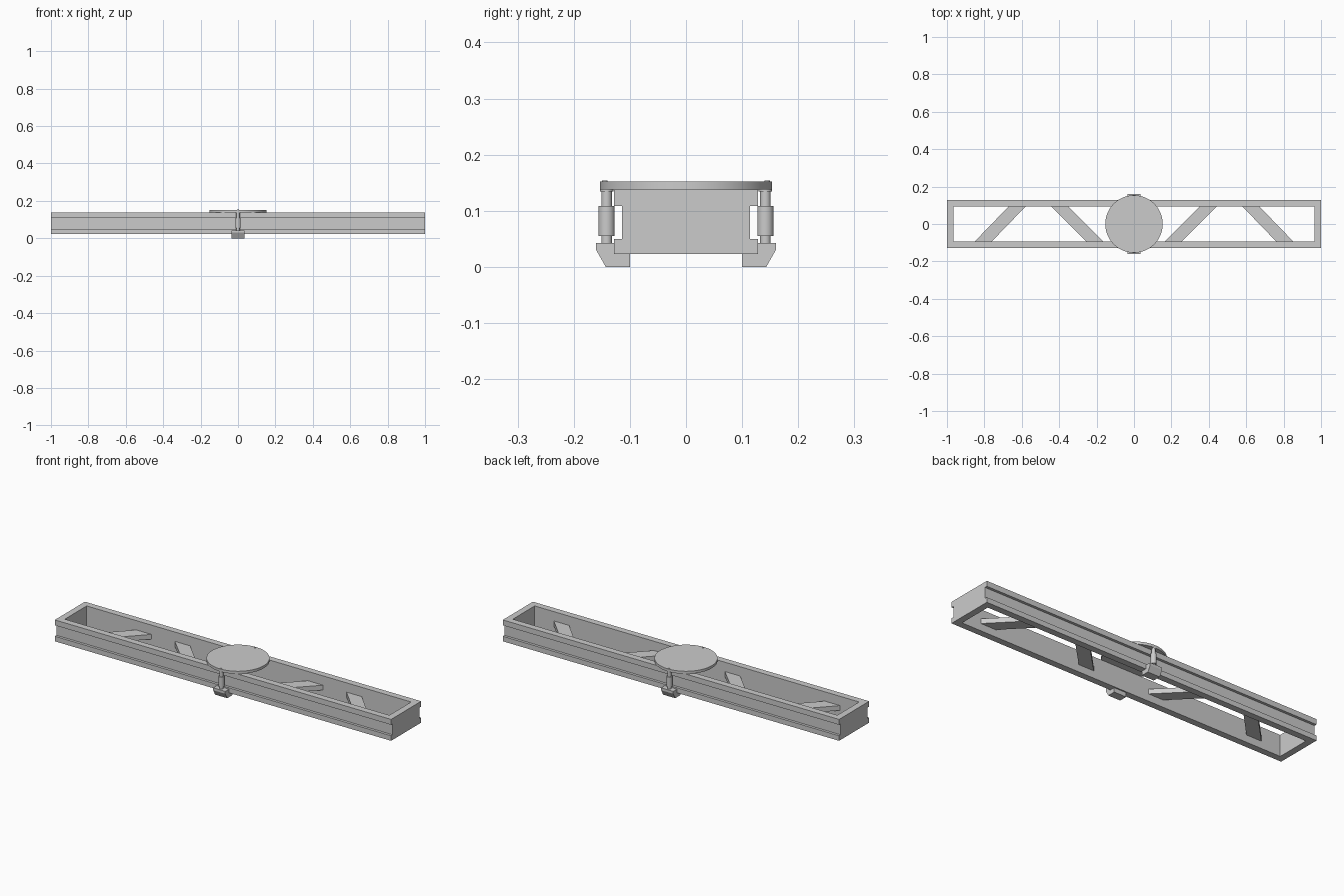
import bpy, bmesh
from math import cos, sin, pi

if "Cube" in bpy.data.objects:
    bpy.data.objects.remove(bpy.data.objects["Cube"])


def make(name, verts, faces, smooth=False):
    me = bpy.data.meshes.new(name)
    me.from_pydata(verts, [], faces)
    bm = bmesh.new()
    bm.from_mesh(me)
    bmesh.ops.recalc_face_normals(bm, faces=bm.faces)
    bm.to_mesh(me)
    bm.free()
    ob = bpy.data.objects.new(name, me)
    bpy.context.collection.objects.link(ob)
    if smooth:
        bpy.context.view_layer.objects.active = ob
        ob.select_set(True)
        bpy.ops.object.shade_smooth_by_angle()
        ob.select_set(False)
    return ob


def prism(name, outline, lo, hi, place):
    # extrude an outline; place(a, b, h) maps it to 3D
    n = len(outline)
    verts = [place(a, b, h) for h in (lo, hi) for a, b in outline]
    faces = [list(range(n)), list(range(n, 2 * n))]
    faces += [[i, (i + 1) % n, n + (i + 1) % n, n + i] for i in range(n)]
    return make(name, verts, faces)


def lathe(name, profile, y, seg):
    # revolve (radius, z) points around a vertical axis at (0, y)
    verts = [(r * cos(2 * pi * i / seg), y + r * sin(2 * pi * i / seg), z)
             for r, z in profile for i in range(seg)]
    faces = [[k * seg + i, k * seg + (i + 1) % seg,
              (k + 1) * seg + (i + 1) % seg, (k + 1) * seg + i]
             for k in range(len(profile) - 1) for i in range(seg)]
    faces += [list(range(seg)), list(range(len(verts) - seg, len(verts)))]
    return make(name, verts, faces, True)


BOT, TOP = 0.023, 0.138
OUT, IN = 0.128, 0.093

# side rails with an outer groove, and their clamps and tie rods
rail = [(IN, BOT), (OUT, BOT), (OUT, 0.05), (0.114, 0.05), (0.114, 0.109),
        (OUT, 0.109), (OUT, TOP), (IN, TOP)]
clamp = [(0.16, 0.043), (0.16, 0.03), (0.143, 0), (0.1, 0), (0.1, BOT),
         (OUT, BOT), (OUT, 0.035), (0.125, 0.043)]
rod = [(0.0095, 0.04), (0.0095, 0.055), (0.0145, 0.055), (0.0145, 0.109),
       (0.0095, 0.109), (0.0095, 0.134), (0.012, 0.134), (0.012, 0.139)]
for side, s in (("front", -1), ("back", 1)):
    along_x = lambda a, b, h: (h, s * a, b)
    prism(side + "_rail", rail, -1, 1, along_x)
    prism(side + "_clamp", clamp, -0.036, 0.036, along_x)
    lathe(side + "_tie_rod", rod, s * 0.1415, 24)
    lathe(side + "_rod_tip", [(0.005, 0.148), (0.005, 0.154)], s * 0.1445, 16)

# end plates and diagonal braces, mirrored left and right
flat = lambda a, b, h: (s * a, b, h)
for side, s in (("left", -1), ("right", 1)):
    prism(side + "_end_plate", [(0.965, -IN), (1, -IN), (1, IN), (0.965, IN)],
          BOT, TOP, flat)
    for part, low, high in (("inner", 0.166, 0.35), ("outer", 0.76, 0.58)):
        prism(f"{side}_{part}_brace",
              [(low, -IN), (low + 0.091, -IN), (high + 0.091, IN), (high, IN)],
              0.062, 0.088, flat)

# round mounting plate
lathe("mounting_plate", [(0.1535, TOP), (0.1535, 0.152)], 0, 96)
